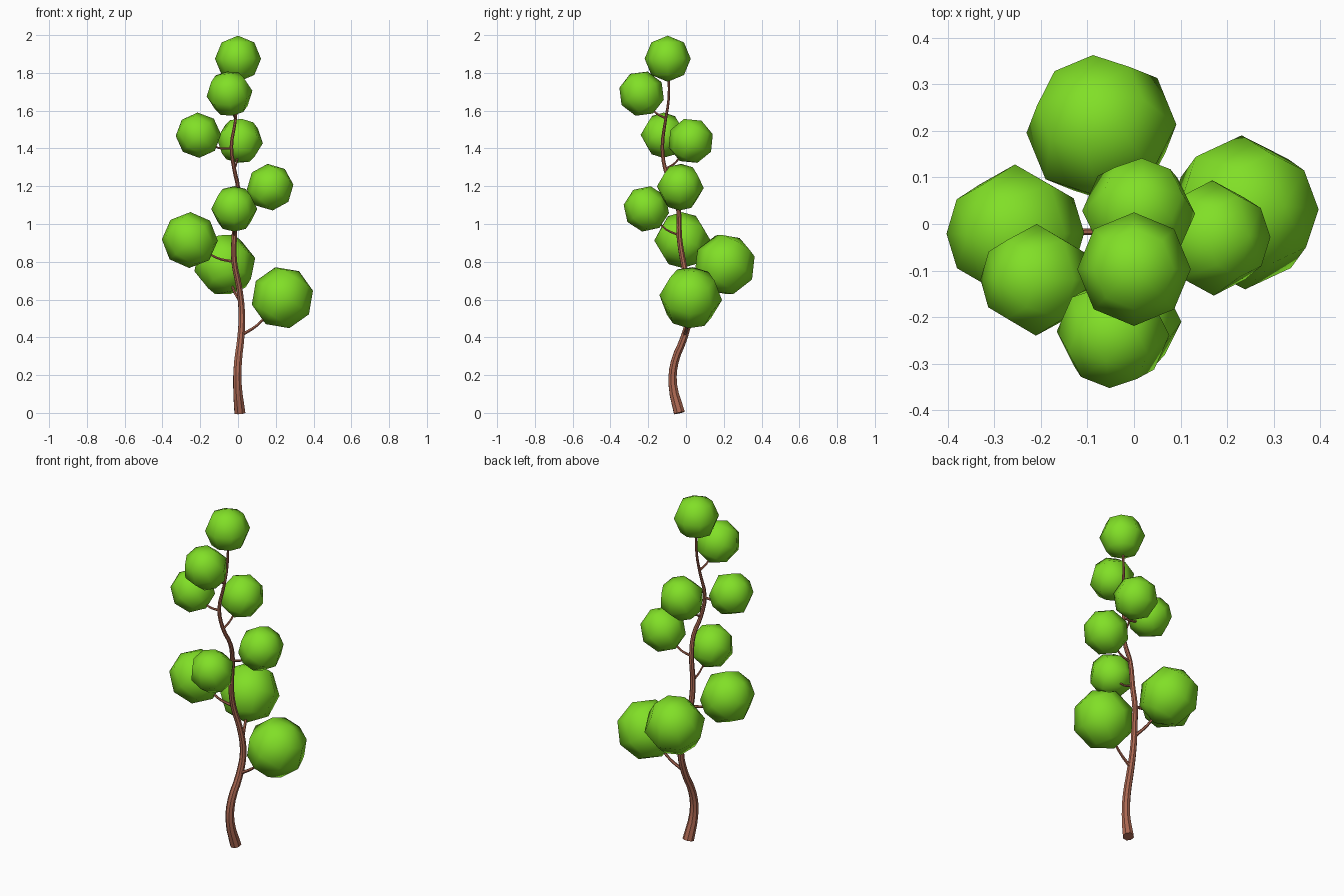
import bpy
from mathutils import Vector

cube = bpy.data.objects.get("Cube")
if cube:
    bpy.data.objects.remove(cube, do_unlink=True)


def make_material(name, color):
    mat = bpy.data.materials.new(name)
    mat.use_nodes = True
    mat.diffuse_color = color
    mat.node_tree.nodes["Principled BSDF"].inputs["Base Color"].default_value = color
    return mat


bark = make_material("brown bark", (0.42, 0.14, 0.085, 1))
leaf = make_material("leaf green", (0.22, 0.74, 0.02, 1))


def tube(name, points, sides):
    """Smooth tapered tube through (x, y, z, radius) points."""
    curve = bpy.data.curves.new(name, "CURVE")
    curve.dimensions = "3D"
    curve.bevel_depth = 1.0
    curve.bevel_resolution = (sides - 4) // 2
    curve.resolution_u = 3
    curve.use_fill_caps = True
    spline = curve.splines.new("BEZIER")
    spline.bezier_points.add(len(points) - 1)
    for bp, (x, y, z, r) in zip(spline.bezier_points, points):
        bp.co = (x, y, z)
        bp.radius = r
        bp.handle_left_type = bp.handle_right_type = "AUTO"
    obj = bpy.data.objects.new(name, curve)
    bpy.context.collection.objects.link(obj)
    curve.materials.append(bark)
    bpy.ops.object.select_all(action="DESELECT")
    obj.select_set(True)
    bpy.context.view_layer.objects.active = obj
    bpy.ops.object.convert(target="MESH")
    bpy.ops.object.shade_smooth_by_angle()


def leaf_ball(name, center, radius, axis):
    """Coarse smooth-shaded ball whose pole leans along the twig."""
    bpy.ops.mesh.primitive_uv_sphere_add(segments=8, ring_count=4, radius=radius, location=center)
    obj = bpy.context.object
    obj.name = name
    obj.rotation_euler = Vector((0, 0, 1)).rotation_difference(axis).to_euler()
    obj.data.materials.append(leaf)
    bpy.ops.object.shade_smooth()


# Winding trunk
trunk = [
    (0.01, -0.035, 0, 0.031), (-0.003, -0.07, 0.15, 0.024), (0, -0.06, 0.27, 0.022),
    (0.015, -0.01, 0.4, 0.020), (0.02, 0.02, 0.53, 0.018), (0.005, 0.01, 0.67, 0.017),
    (-0.02, -0.015, 0.8, 0.016), (-0.02, -0.035, 0.93, 0.015), (-0.008, -0.04, 1.08, 0.013),
    (0, -0.07, 1.19, 0.012), (-0.02, -0.11, 1.29, 0.011), (-0.035, -0.125, 1.41, 0.010),
    (-0.015, -0.11, 1.54, 0.008), (-0.005, -0.092, 1.66, 0.007), (0, -0.092, 1.8, 0.006),
]
tube("trunk", trunk, 8)


def trunk_point(z):
    for a, b in zip(trunk, trunk[1:]):
        if a[2] <= z <= b[2]:
            return Vector(a[:3]).lerp(Vector(b[:3]), (z - a[2]) / (b[2] - a[2]))


# Crown at the tip
leaf_ball("crown_leaves", (0, -0.097, 1.875), 0.122, Vector((0, 0, 1)))

# Side clusters: twig start height, ball centre, ball radius
clusters = [
    (0.41, (0.235, 0.025, 0.61), 0.166),
    (0.59, (-0.07, 0.205, 0.785), 0.165),
    (0.80, (-0.255, -0.02, 0.915), 0.148),
    (0.94, (-0.02, -0.21, 1.08), 0.122),
    (1.08, (0.17, -0.03, 1.195), 0.124),
    (1.29, (0.01, 0.025, 1.44), 0.122),
    (1.40, (-0.21, -0.12, 1.47), 0.120),
    (1.56, (-0.045, -0.235, 1.69), 0.122),
]
for i, (z, center, radius) in enumerate(clusters, 1):
    start, end = trunk_point(z), Vector(center)
    mid = start.lerp(end, 0.4) - Vector((0, 0, 0.025))
    thick = 0.045 * radius
    tube(f"twig_{i}", [(*start, thick * 1.3), (*mid, thick), (*end, thick * 0.8)], 6)
    lean = (end - start).normalized() + Vector((0, 0, 0.5))
    leaf_ball(f"leaf_cluster_{i}", center, radius, lean)
